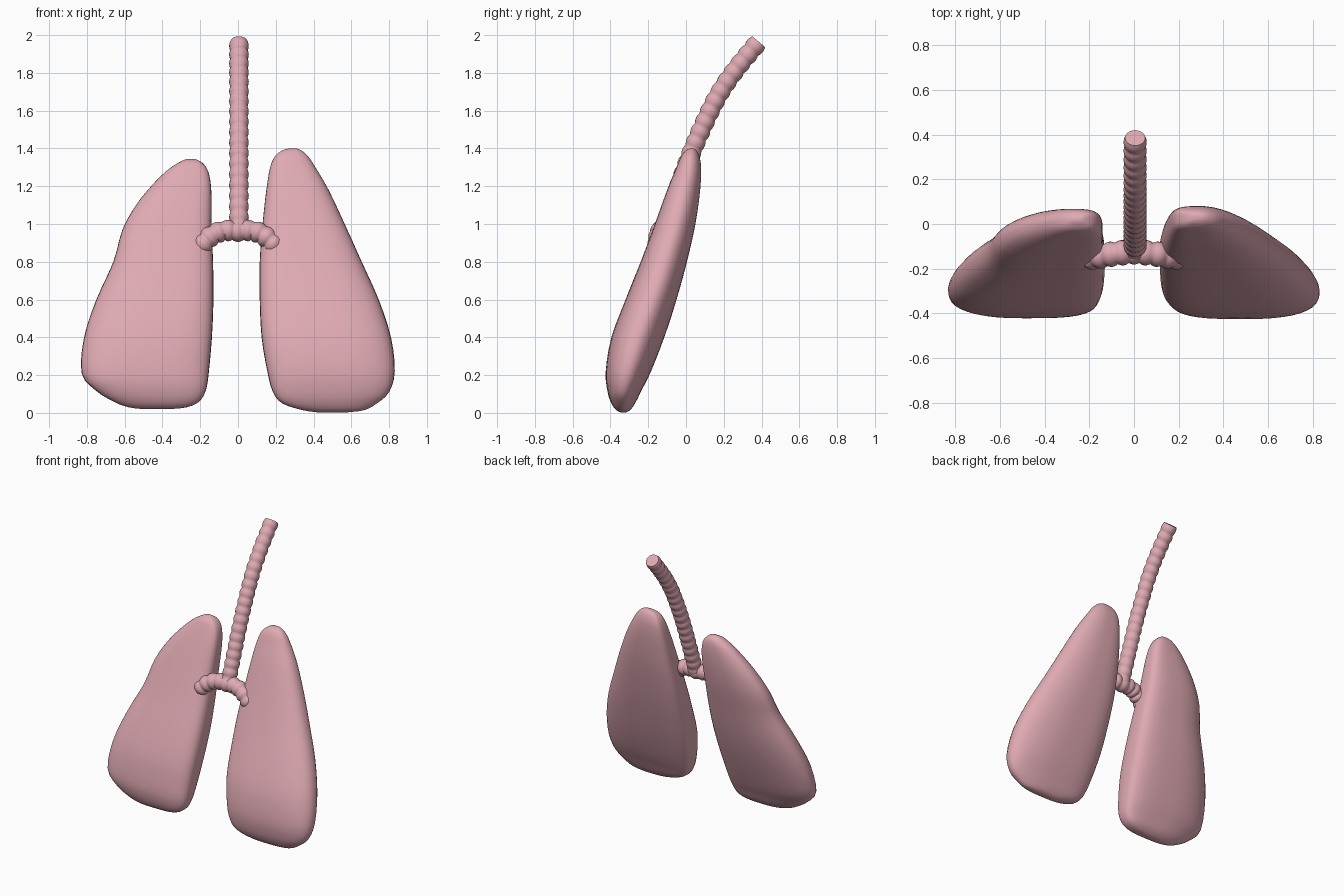
import bpy, bmesh, math
from mathutils import Vector

if "Cube" in bpy.data.objects:
    bpy.data.objects.remove(bpy.data.objects["Cube"])

pink = bpy.data.materials.new("soft_pink")
pink.diffuse_color = (0.74, 0.40, 0.45, 1)
pink.use_nodes = True
pink.node_tree.nodes["Principled BSDF"].inputs["Base Color"].default_value = pink.diffuse_color


def smooth_path(pts, steps):
    """Catmull-Rom samples through tuples of any length."""
    p = [pts[0]] + list(pts) + [pts[-1]]
    out = []
    for i in range(1, len(p) - 2):
        for s in range(steps):
            t = s / steps
            out.append([0.5 * (2 * b + (c - a) * t + (2 * a - 5 * b + 4 * c - d) * t * t
                               + (3 * b - a - 3 * c + d) * t ** 3)
                        for a, b, c, d in zip(*p[i - 1:i + 3])])
    out.append(list(pts[-1]))
    return out


def loft(name, rings, angle):
    """Skin a list of equal-length point rings, with capped ends."""
    bm = bmesh.new()
    rows = [[bm.verts.new(co) for co in ring] for ring in rings]
    n = len(rows[0])
    for a, b in zip(rows, rows[1:]):
        for i in range(n):
            bm.faces.new((a[i], a[(i + 1) % n], b[(i + 1) % n], b[i]))
    bm.faces.new(rows[0])
    bm.faces.new(rows[-1])
    bmesh.ops.recalc_face_normals(bm, faces=bm.faces)
    me = bpy.data.meshes.new(name)
    bm.to_mesh(me)
    bm.free()
    me.materials.append(pink)
    ob = bpy.data.objects.new(name, me)
    bpy.context.collection.objects.link(ob)
    bpy.ops.object.select_all(action='DESELECT')
    ob.select_set(True)
    bpy.context.view_layer.objects.active = ob
    bpy.ops.object.shade_smooth_by_angle(angle=math.radians(angle))
    return ob


def lung(name, rows, side):
    """Rows are (z, inner x, outer x, front y, back y)."""
    rings = []
    for z, xi, xo, yf, yb in smooth_path(rows, 3):
        cx, hx = (xi + xo) / 2, (xo - xi) / 2
        cy, hy = (yf + yb) / 2, (yb - yf) / 2
        ring = []
        for k in range(40):
            a = 2 * math.pi * k / 40
            c, s = math.cos(a), math.sin(a)
            # blunt inner edge, flat front, tapering outer back
            n = 3.3 if c < 0 else (2.5 if s < 0 else 2.0)
            x = cx + hx * math.copysign(abs(c) ** (2 / n), c)
            y = cy + hy * math.copysign(abs(s) ** (2 / n), s)
            ring.append((side * x, y, z))
        rings.append(ring)
    return loft(name, rings, 80)


# Larger lung on +x
lung("lung_right_of_view", [
    (0.003, 0.42, 0.58, -0.345, -0.315),
    (0.015, 0.34, 0.67, -0.37, -0.295),
    (0.05, 0.235, 0.735, -0.395, -0.27),
    (0.11, 0.185, 0.80, -0.415, -0.24),
    (0.22, 0.155, 0.83, -0.425, -0.185),
    (0.40, 0.125, 0.81, -0.395, -0.115),
    (0.60, 0.115, 0.745, -0.32, -0.05),
    (0.80, 0.115, 0.655, -0.24, 0.005),
    (1.00, 0.13, 0.565, -0.165, 0.05),
    (1.18, 0.15, 0.48, -0.10, 0.075),
    (1.30, 0.17, 0.41, -0.05, 0.08),
    (1.36, 0.197, 0.37, -0.025, 0.07),
    (1.39, 0.235, 0.335, 0.0, 0.055),
    (1.40, 0.27, 0.31, 0.02, 0.04)], 1)

# Smaller lung on -x
lung("lung_left_of_view", [
    (0.02, 0.36, 0.50, -0.345, -0.315),
    (0.03, 0.27, 0.58, -0.37, -0.295),
    (0.06, 0.205, 0.66, -0.395, -0.265),
    (0.12, 0.17, 0.755, -0.415, -0.235),
    (0.21, 0.155, 0.828, -0.42, -0.19),
    (0.40, 0.138, 0.815, -0.39, -0.115),
    (0.60, 0.13, 0.75, -0.32, -0.05),
    (0.80, 0.132, 0.66, -0.24, 0.0),
    (0.97, 0.14, 0.612, -0.175, 0.04),
    (1.10, 0.14, 0.54, -0.125, 0.06),
    (1.20, 0.143, 0.46, -0.085, 0.067),
    (1.28, 0.158, 0.38, -0.05, 0.066),
    (1.325, 0.19, 0.315, -0.025, 0.055),
    (1.345, 0.23, 0.27, 0.01, 0.03)], -1)


def ringed_tube(name, pts, radius, bump, count):
    """Tube along a path, swelling into `count` cartilage rings."""
    path = [Vector(p) for p in smooth_path(pts, 24)]
    dist = [0.0]
    for a, b in zip(path, path[1:]):
        dist.append(dist[-1] + (b - a).length)
    samples = count * 6
    rings, j = [], 0
    for i in range(samples + 1):
        d = dist[-1] * i / samples
        while j < len(path) - 2 and dist[j + 1] < d:
            j += 1
        seg = path[j + 1] - path[j]
        p = path[j] + seg * ((d - dist[j]) / seg.length)
        t = (path[min(j + 4, len(path) - 1)] - path[max(j - 3, 0)]).normalized()
        # pick a side direction that never lines up with the path
        ref = Vector((1, 0, 0)) if abs(pts[0][0] - pts[-1][0]) < 0.05 else Vector((0, 1, 0))
        u = t.cross(ref).normalized()
        v = t.cross(u)
        r = radius + bump * abs(math.sin(math.pi * i / 6))
        rings.append([p + (u * math.cos(a) + v * math.sin(a)) * r
                      for a in (2 * math.pi * k / 24 for k in range(24))])
    return loft(name, rings, 60)


# Windpipe, curving backward toward the top
ringed_tube("windpipe", [
    (0.005, 0.385, 1.965), (0.005, 0.265, 1.82), (0.005, 0.17, 1.68),
    (0.005, 0.095, 1.53), (0.005, 0.03, 1.38), (0.005, -0.03, 1.22),
    (0.005, -0.083, 1.07), (0.005, -0.125, 0.95)], 0.045, 0.007, 19)

# Bronchi arching sideways into both lungs
ringed_tube("bronchi", [
    (-0.205, -0.15, 0.875), (-0.15, -0.143, 0.93), (-0.08, -0.132, 0.963),
    (0, -0.125, 0.962), (0.08, -0.132, 0.963), (0.15, -0.143, 0.93),
    (0.205, -0.15, 0.875)], 0.048, 0.009, 9)
